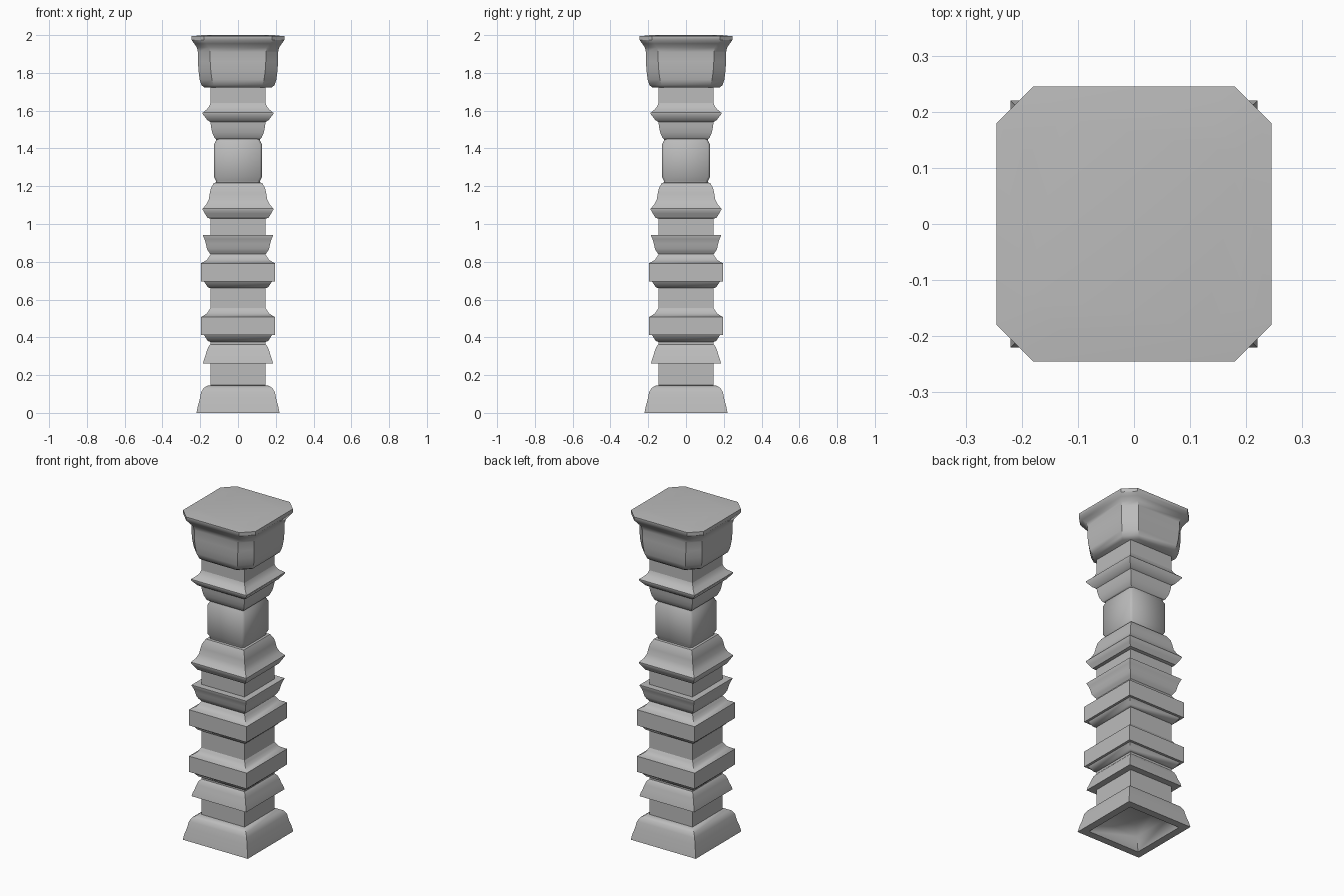
import bpy
import bmesh
import math

if "Cube" in bpy.data.objects:
    bpy.data.objects.remove(bpy.data.objects["Cube"], do_unlink=True)

stone = bpy.data.materials.new("grey_stone")
stone.use_nodes = True
GREY = (0.5, 0.5, 0.5, 1)
stone.diffuse_color = GREY
stone.node_tree.nodes["Principled BSDF"].inputs["Base Color"].default_value = GREY


def section(half, cut):
    """Square outline, or an octagon when the corners are cut."""
    if cut == 0:
        return [(half, -half), (half, half), (-half, half), (-half, -half)]
    k = half - cut
    return [(half, -k), (half, k), (k, half), (-k, half),
            (-half, k), (-half, -k), (-k, -half), (k, -half)]


def square_loft(name, profile, cut=0):
    """Stack square sections from (half width, height) points and cap both ends."""
    bm = bmesh.new()
    rings = [[bm.verts.new((x, y, z)) for x, y in section(half, cut)]
             for half, z in profile]
    count = len(rings[0])
    for low, high in zip(rings, rings[1:]):
        for i in range(count):
            j = (i + 1) % count
            bm.faces.new((low[i], low[j], high[j], high[i]))
    bm.faces.new(rings[0][::-1])
    bm.faces.new(rings[-1])
    bmesh.ops.recalc_face_normals(bm, faces=bm.faces[:])
    mesh = bpy.data.meshes.new(name)
    bm.to_mesh(mesh)
    bm.free()
    mesh.materials.append(stone)
    obj = bpy.data.objects.new(name, mesh)
    bpy.context.collection.objects.link(obj)
    bpy.ops.object.select_all(action="DESELECT")
    obj.select_set(True)
    bpy.context.view_layer.objects.active = obj
    bpy.ops.object.shade_smooth_by_angle(angle=math.radians(40))
    return obj


# Flared foot, hollow underneath
square_loft("base", [(0.08, 0.10), (0.14, 0.07), (0.175, 0), (0.22, 0), (0.213, 0.035),
                     (0.203, 0.07), (0.195, 0.11), (0.182, 0.132), (0.16, 0.145),
                     (0.14, 0.147)])

# Square shaft in two lengths with a narrower neck block between
square_loft("lower_shaft", [(0.146, 0.14), (0.146, 1.06)])
square_loft("upper_shaft", [(0.146, 1.59), (0.146, 1.74)])
square_loft("neck_block", [(0.115, 1.21), (0.117, 1.23), (0.127, 1.25), (0.127, 1.42),
                           (0.117, 1.44), (0.115, 1.46)], cut=0.012)

# Skirt moulding over the foot
square_loft("skirt_moulding", [(0.14, 0.262), (0.185, 0.262), (0.181, 0.28), (0.172, 0.305),
                               (0.165, 0.33), (0.157, 0.35), (0.146, 0.363)])

# Two matching square bands
for label, z in (("lower", 0.376), ("upper", 0.66)):
    square_loft(label + "_band", [(0.146, z), (0.16, z + 0.005), (0.18, z + 0.036),
                                  (0.195, z + 0.036), (0.195, z + 0.132),
                                  (0.185, z + 0.137), (0.165, z + 0.15),
                                  (0.155, z + 0.165), (0.146, z + 0.178)])

# Upturned moulding above the bands
square_loft("upturned_moulding", [(0.146, 0.84), (0.157, 0.855), (0.165, 0.87), (0.17, 0.895),
                                  (0.177, 0.92), (0.185, 0.937), (0.185, 0.942),
                                  (0.14, 0.942)])

# Mouldings that taper into the neck block
square_loft("lower_neck_moulding", [(0.146, 1.028), (0.162, 1.033), (0.175, 1.055),
                                    (0.187, 1.076), (0.187, 1.082), (0.168, 1.103),
                                    (0.155, 1.13), (0.149, 1.165), (0.143, 1.19),
                                    (0.128, 1.217), (0.115, 1.22)])
square_loft("upper_neck_moulding", [(0.115, 1.448), (0.124, 1.455), (0.137, 1.485),
                                    (0.143, 1.515), (0.146, 1.54), (0.162, 1.55),
                                    (0.187, 1.582), (0.187, 1.589), (0.165, 1.607),
                                    (0.153, 1.622), (0.146, 1.64)])

# Capital with cut corners and a flared lip
square_loft("capital", [(0.178, 1.722), (0.193, 1.735), (0.203, 1.765), (0.209, 1.81),
                        (0.212, 1.86), (0.212, 1.91), (0.218, 1.935), (0.232, 1.955),
                        (0.245, 1.973), (0.245, 1.994), (0.19, 2.0)], cut=0.065)
